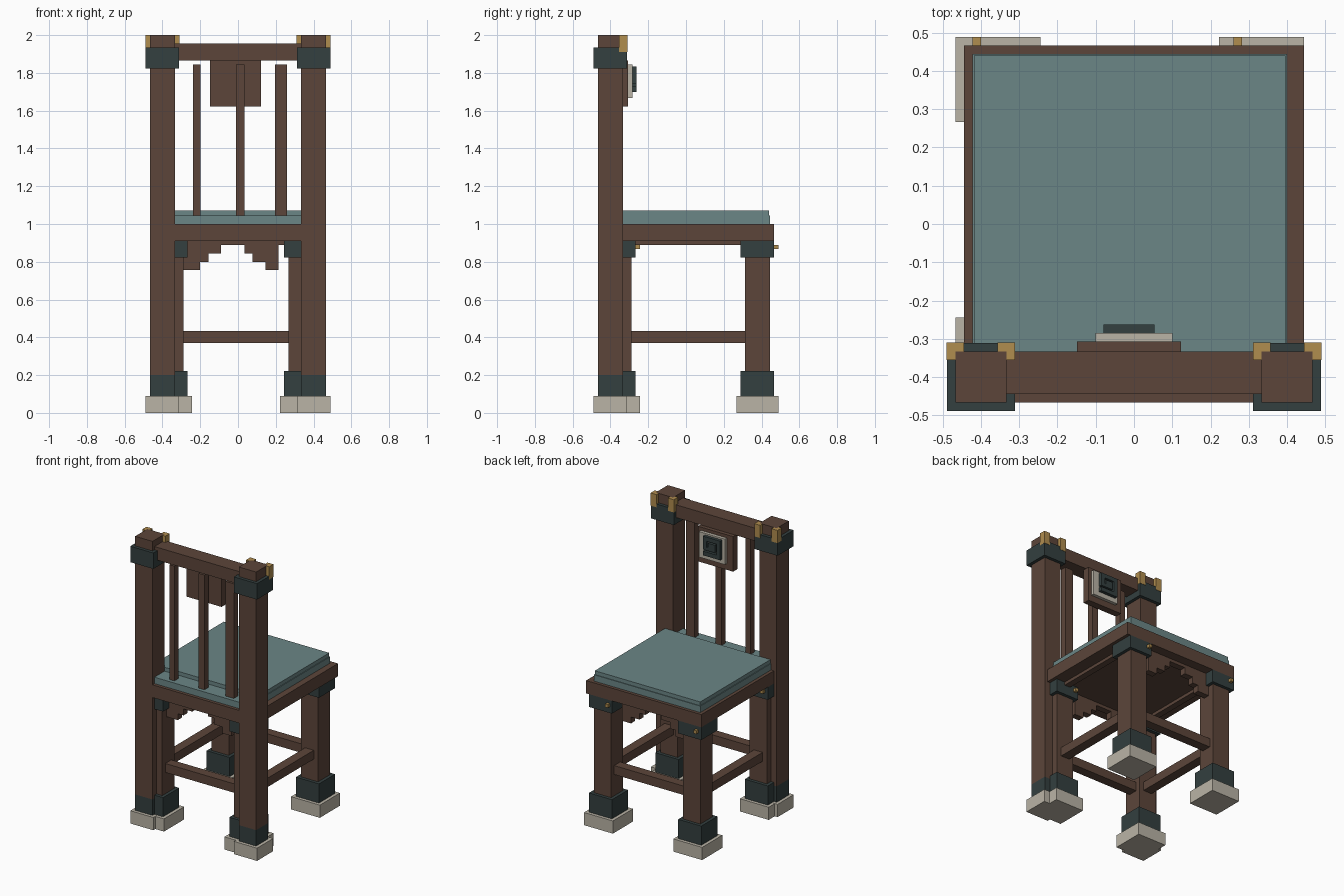
import bpy, bmesh

if "Cube" in bpy.data.objects:
    bpy.data.objects.remove(bpy.data.objects["Cube"])

U = 1 / 45  # one grid step of the blocky design; the chair is 90 steps tall


def material(name, rgb):
    m = bpy.data.materials.new(name)
    m.diffuse_color = (*rgb, 1)
    m.use_nodes = True
    m.node_tree.nodes["Principled BSDF"].inputs["Base Color"].default_value = m.diffuse_color
    return m


WOOD = material("brown wood", (0.107, 0.060, 0.042))
IRON = material("dark iron", (0.033, 0.050, 0.050))
STONE = material("pale stone", (0.49, 0.456, 0.381))
GOLD = material("brass", (0.434, 0.266, 0.078))
CLOTH = material("teal cloth", (0.146, 0.238, 0.238))


def finish(name, bm, mat):
    bmesh.ops.recalc_face_normals(bm, faces=bm.faces)
    me = bpy.data.meshes.new(name)
    bm.to_mesh(me)
    bm.free()
    me.materials.append(mat)
    ob = bpy.data.objects.new(name, me)
    bpy.context.collection.objects.link(ob)
    return ob


def box(name, mat, x0, x1, y0, y1, z0, z1):
    """Block given by its limits in grid steps."""
    bm = bmesh.new()
    bmesh.ops.create_cube(bm, size=1)
    for v in bm.verts:
        v.co = ((x1 if v.co.x > 0 else x0) * U,
                (y1 if v.co.y > 0 else y0) * U,
                (z1 if v.co.z > 0 else z0) * U)
    return finish(name, bm, mat)


def column(name, mat, cx, cy, half, z0, z1):
    return box(name, mat, cx - half, cx + half, cy - half, cy + half, z0, z1)


# tall back posts with feet, boots, collars and brass corner clips
for side, cx in (("left", -18), ("right", 18)):
    column(side + "_post_foot", STONE, cx, -18, 4, 0, 4)
    column(side + "_post_boot", IRON, cx, -18, 3, 4, 9)
    column(side + "_post", WOOD, cx, -18, 3, 9, 90)
    column(side + "_post_collar", IRON, cx, -18, 4, 82, 87)
    for k, gx in enumerate((cx - 3, cx + 3)):
        box(f"{side}_post_clip_{k}", GOLD, gx - 1.03, gx + 1.03, -16, -13.9, 86, 90)

# four seat legs with feet, boots, collars and studs
for row, cy in (("back", -16), ("front", 17)):
    for side, cx in (("left", -16), ("right", 15)):
        n = f"{row}_{side}_leg"
        column(n + "_foot", STONE, cx, cy, 5, 0, 3.98)
        column(n + "_boot", IRON, cx, cy, 4, 3.98, 10)
        column(n, WOOD, cx, cy, 3, 10, 37)
        column(n + "_collar", IRON, cx, cy, 4, 37, 41)
        sx = -18.5 if cx < 0 else 12.2
        box(n + "_stud", GOLD, sx - .5, sx + .5, cy + 4, cy + 5, 39, 40)

    # lower cross stretcher and stepped apron under the seat edge
    box(row + "_stretcher", WOOD, -13, 12, cy - 1.5, cy + 1.5, 16.7, 19.5)
    steps = [(-13, 34), (-9, 36), (-7, 38), (-4, 40), (1.5, 38), (3.5, 36), (6.5, 34), (9.7, 40), (12, 40)]
    outline = [(-13, 41)]
    for (xa, z), (xb, _) in zip(steps, steps[1:]):
        outline += [(xa, z), (xb, z)]
    outline.append((12, 41))
    bm = bmesh.new()
    face = bm.faces.new([bm.verts.new((x * U, (cy - 1) * U, z * U)) for x, z in outline])
    ext = bmesh.ops.extrude_face_region(bm, geom=[face])
    for v in ext["geom"]:
        if isinstance(v, bmesh.types.BMVert):
            v.co.y += 2 * U
    finish(row + "_apron", bm, WOOD)

# side stretchers and thin side aprons
for side, cx in (("left", -16), ("right", 15)):
    box(side + "_stretcher", WOOD, cx - 1.5, cx + 1.5, -13, 14, 16.7, 19.5)
    box(side + "_apron", WOOD, cx - 1, cx + 1, -12, 13, 40, 41)

# seat frame and two-layer cushion
box("seat_frame", WOOD, -20, 20, -15, 21, 41, 45)
box("seat_back_rail", WOOD, -15, 15, -21, -15, 41, 45)
box("cushion_base", CLOTH, -19, 18, -15, 20, 45, 47)
box("cushion_base_back", CLOTH, -15, 15, -20, -15, 45, 47)
box("cushion_top", CLOTH, -18.8, 17.8, -15, 19.8, 47, 48.2)

# backrest: top rail, slats and panel
box("top_rail", WOOD, -15, 15, -20, -15, 84, 88)
for k, (x0, x1) in enumerate(((-10.7, -8.9), (-0.5, 1.5), (8.8, 11.7))):
    box(f"slat_{k}", WOOD, x0, x1, -18.8, -16.8, 47, 83)
box("back_panel", WOOD, -6.7, 5.5, -16, -13.8, 73, 84)

# stone plaque with an iron spiral ornament
box("plaque", STONE, -4.5, 4.5, -13.8, -12.8, 75, 83)
spiral = ((-3.6, 2.4, 76.5, 77.8), (-3.6, -2.3, 76.5, 82.5), (-3.6, 2.4, 81.2, 82.5),
          (1.1, 2.4, 78.3, 82.5), (-1.8, 2.4, 78.3, 79.3), (-1.8, 0.6, 79.3, 80.7))
for k, (x0, x1, z0, z1) in enumerate(spiral):
    box(f"spiral_{k}", IRON, x0, x1, -12.8, -11.8, z0, z1)
